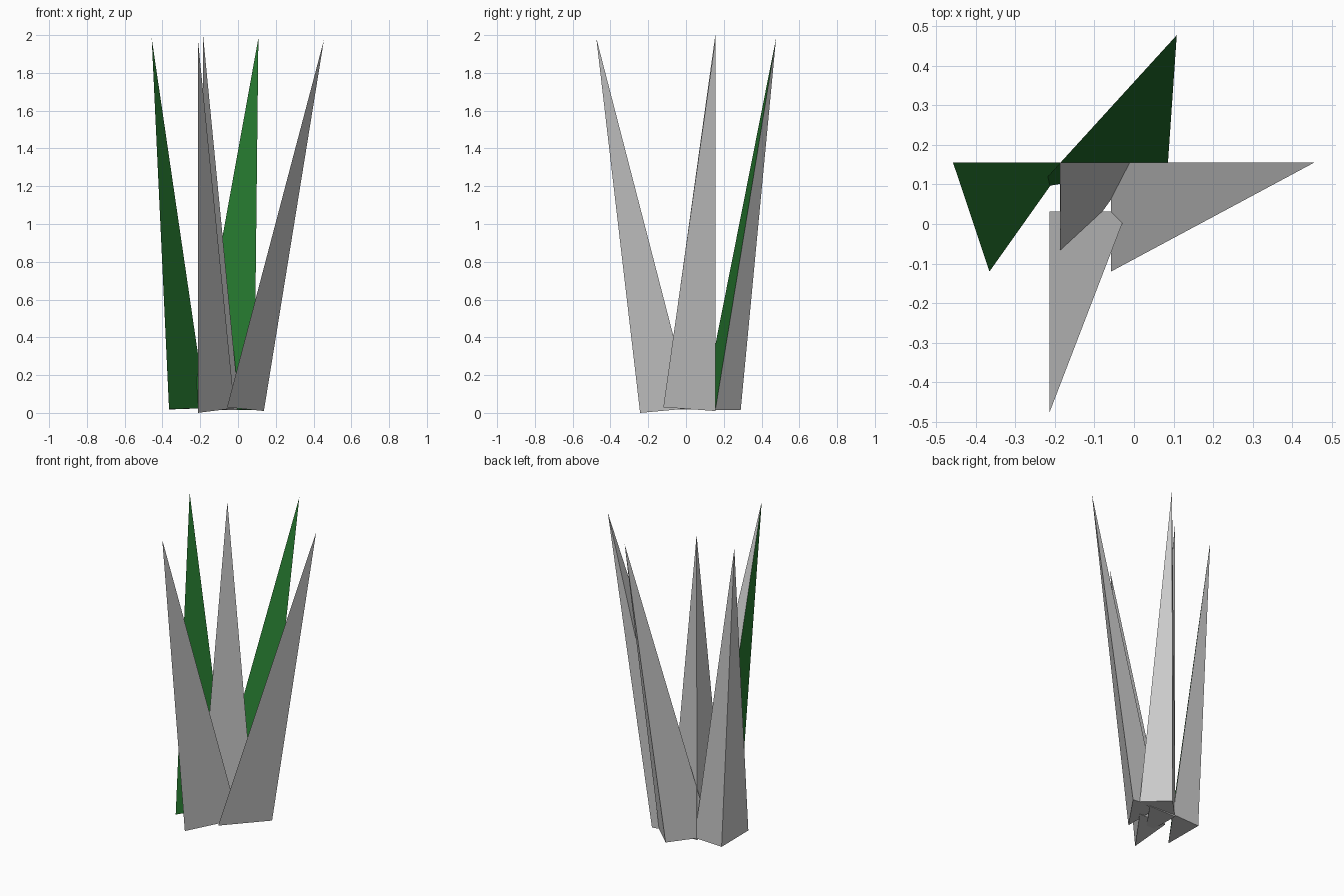
import bpy, bmesh, math
from mathutils import Matrix, Vector

if "Cube" in bpy.data.objects:
    bpy.data.objects.remove(bpy.data.objects["Cube"])

green = bpy.data.materials.new("dark_green")
green.diffuse_color = (0.02, 0.2, 0.03, 1)
green.use_nodes = True
green.node_tree.nodes["Principled BSDF"].inputs["Base Color"].default_value = green.diffuse_color
grey = bpy.data.materials.new("plain_grey")
grey.diffuse_color = (0.8, 0.8, 0.8, 1)
grey.use_nodes = True
grey.node_tree.nodes["Principled BSDF"].inputs["Base Color"].default_value = grey.diffuse_color

# Shared right-triangle footprint: front corner, right corner, back corner
FOOT = [(0, 0), (0.195, 0.275), (0, 0.275)]


def blade(name, origin, tip, heights, turn=0, green_side=None):
    """Three-sided spike; sides are 0 = long side, 1 = back, 2 = left."""
    bm = bmesh.new()
    rot = Matrix.Rotation(math.radians(turn), 2)
    base = []
    for (x, y), z in zip(FOOT, heights):
        p = rot @ Vector((x, y))
        base.append(bm.verts.new((origin[0] + p.x, origin[1] + p.y, z)))
    top = bm.verts.new(tip)
    for i in range(3):
        face = bm.faces.new((base[i], base[(i + 1) % 3], top))
        face.material_index = int(i == green_side)
    bm.faces.new(base[::-1])
    mesh = bpy.data.meshes.new(name)
    bm.to_mesh(mesh)
    bm.free()
    if green_side is not None:
        mesh.materials.append(grey)
        mesh.materials.append(green)
    obj = bpy.data.objects.new(name, mesh)
    bpy.context.collection.objects.link(obj)


# Five grass blades leaning different ways
blade("left_blade", (-0.365, -0.12), (-0.457, 0.155, 1.985), (0.02, 0.025, 0.018), green_side=0)
blade("back_blade", (-0.245, 0.09), (0.108, 0.477, 1.985), (0.03, 0.015, 0.015), turn=-43.5, green_side=0)
blade("right_blade", (-0.058, -0.12), (0.455, 0.155, 1.975), (0.03, 0.01, 0.03))
blade("front_blade", (-0.213, -0.243), (-0.213, -0.475, 1.985), (0.0, 0.025, 0.025), green_side=2)
blade("middle_blade", (-0.187, -0.12), (-0.185, 0.155, 2.0), (0.02, 0.015, 0.015))
